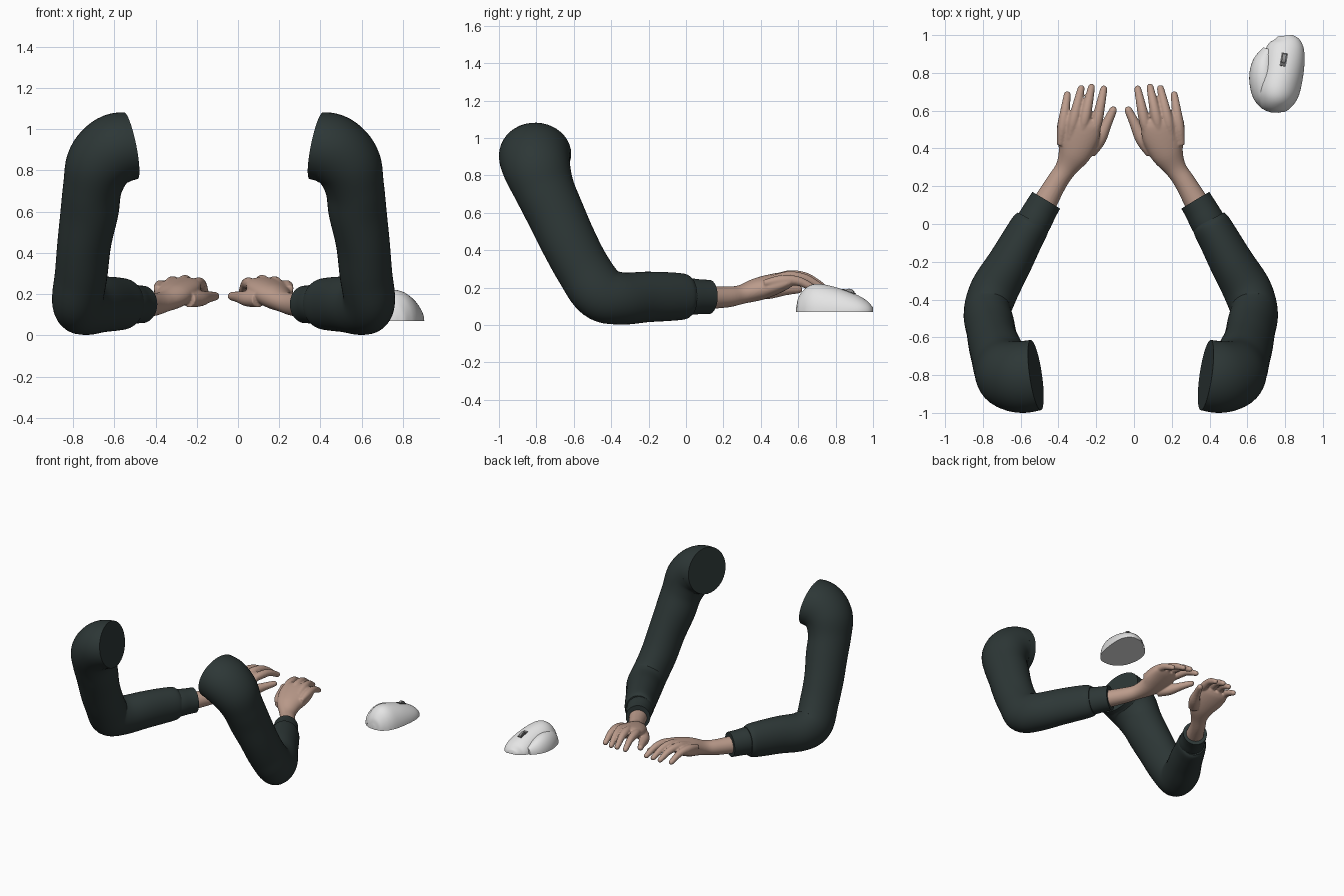
import bpy, bmesh, math
from mathutils import Vector, Matrix

cube = bpy.data.objects.get("Cube")
if cube:
    bpy.data.objects.remove(cube, do_unlink=True)


def material(name, rgb):
    m = bpy.data.materials.new(name)
    m.use_nodes = True
    m.diffuse_color = (*rgb, 1)
    bsdf = next(n for n in m.node_tree.nodes if n.type == 'BSDF_PRINCIPLED')
    bsdf.inputs["Base Color"].default_value = (*rgb, 1)
    bsdf.inputs["Roughness"].default_value = 0.7
    return m


SLEEVE = material("dark green cloth", (0.026, 0.038, 0.037))
SKIN = material("skin", (0.50, 0.33, 0.26))
WHITE = material("white plastic", (0.78, 0.78, 0.78))
GREY = material("grey rubber", (0.30, 0.30, 0.30))
DARK = material("dark slot", (0.12, 0.12, 0.12))


def spline(points, steps):
    """Catmull-Rom through points of (x, y, z, radius a, radius b)."""
    p = [Vector(q) for q in points]
    p = [p[0] * 2 - p[1]] + p + [p[-1] * 2 - p[-2]]
    out = []
    for i in range(1, len(p) - 2):
        a, b, c, d = p[i - 1:i + 3]
        for s in range(steps):
            t = s / steps
            out.append((b * 2 + (c - a) * t + (a * 2 - b * 5 + c * 4 - d) * t ** 2
                        + (b * 3 - a - c * 3 + d) * t ** 3) / 2)
    out.append(p[-2])
    return out


def tube(bm, points, a_axis, sides=32, steps=6, ball_end=False):
    """Elliptical tube; radius a lies along a_axis, carried along the path."""
    path = spline(points, steps)
    pos = [Vector(q[:3]) for q in path]
    a = Vector(a_axis)
    rings = []
    for i, q in enumerate(path):
        t = (pos[min(i + 1, len(pos) - 1)] - pos[max(i - 1, 0)]).normalized()
        a = (a - t * a.dot(t)).normalized()
        b = t.cross(a)
        rings.append([bm.verts.new(pos[i] + a * q[3] * math.cos(w) + b * q[4] * math.sin(w))
                      for w in (math.tau * k / sides for k in range(sides))])
    for r, s in zip(rings, rings[1:]):
        for k in range(sides):
            n = (k + 1) % sides
            bm.faces.new((r[k], r[n], s[n], s[k]))
    bm.faces.new(rings[0])
    bm.faces.new(rings[-1])
    if ball_end:
        bmesh.ops.create_icosphere(bm, subdivisions=2, radius=path[-1][3],
                                   matrix=Matrix.Translation(pos[-1]))


def finish(name, bm, mat, mirrored=False, angle=40):
    if mirrored:
        for v in bm.verts:
            v.co.x = -0.14 - v.co.x
    bmesh.ops.recalc_face_normals(bm, faces=bm.faces)
    me = bpy.data.meshes.new(name)
    bm.to_mesh(me)
    bm.free()
    me.materials.append(mat)
    me.shade_smooth()
    me.set_sharp_from_angle(angle=math.radians(angle))
    ob = bpy.data.objects.new(name, me)
    bpy.context.scene.collection.objects.link(ob)
    return ob


# Arm paths: shoulder opening, bent elbow, cuff, then wrist and palm
SLEEVE_PATH = [(.38, -.80, .92, .188, .165), (.46, -.81, .90, .190, .172),
               (.53, -.795, .83, .180, .165), (.565, -.755, .72, .162, .143),
               (.58, -.70, .60, .155, .140), (.605, -.63, .45, .150, .130),
               (.62, -.55, .30, .147, .127), (.635, -.46, .175, .150, .125),
               (.60, -.35, .142, .140, .128), (.52, -.21, .15, .135, .117),
               (.455, -.09, .152, .130, .108), (.41, -.01, .152, .122, .102),
               (.395, .018, .152, .105, .092)]
CUFF_PATH = [(.42, -.04, .152, .098, .09), (.385, .02, .152, .098, .092),
             (.355, .075, .151, .093, .088), (.325, .125, .15, .091, .086)]
PALM_PATH = [(.345, .09, .145, .062, .066), (.27, .22, .15, .056, .056),
             (.22, .295, .163, .051, .058), (.175, .38, .19, .060, .090),
             (.158, .46, .215, .056, .113), (.15, .53, .238, .044, .115),
             (.145, .565, .25, .028, .095)]

# Finger: knuckle xyz, then tip xyz
FINGERS = [((.055, .545, .252), (.020, .715, .205)),
           ((.120, .555, .264), (.085, .725, .210)),
           ((.180, .545, .258), (.140, .718, .205)),
           ((.238, .512, .238), (.213, .685, .195))]
THUMB = [(.10, .38, .175, .04, .04), (.045, .45, .178, .038, .038),
         (.005, .53, .186, .028, .028), (-.03, .603, .19, .021, .021)]

for side, mirrored in (("left", False), ("right", True)):
    # Sleeve and cuff
    bm = bmesh.new()
    tube(bm, SLEEVE_PATH, (0, 1, 0), sides=40)
    finish(side + "_sleeve", bm, SLEEVE, mirrored)
    bm = bmesh.new()
    tube(bm, CUFF_PATH, (0, 0, 1), sides=40)
    finish(side + "_cuff", bm, SLEEVE, mirrored)

    # Hand: wrist, palm, fingers and thumb fused together
    bm = bmesh.new()
    tube(bm, PALM_PATH, (0, 0, 1))
    for knuckle, tip in FINGERS:
        k, t = Vector(knuckle), Vector(tip)
        back = k + (k - t) * 0.55
        back.z = k.z - 0.014
        mid = k.lerp(t, 0.52) + Vector((0, 0, 0.018))
        tube(bm, [(*back, .018, .018), (*k, .029, .029), (*mid, .025, .025),
                  (*t, .019, .019)], (0, 0, 1), sides=16, ball_end=True)
    tube(bm, THUMB, (0, 0, 1), sides=16, ball_end=True)
    hand = finish(side + "_hand", bm, SKIN, mirrored)
    fuse = hand.modifiers.new("fuse", 'REMESH')
    fuse.mode = 'VOXEL'
    fuse.voxel_size = 0.006
    fuse.use_smooth_shade = True
    soft = hand.modifiers.new("soften", 'SMOOTH')
    soft.factor = 0.5
    soft.iterations = 4

# Mouse: main hump and thumb rest, cut flat at the base
BASE = 0.07
HUMP = [(.745, .59, BASE, .03, .02), (.746, .605, BASE, .085, .065),
        (.75, .65, BASE, .135, .10), (.76, .71, BASE, .15, .117),
        (.782, .80, BASE, .132, .115), (.798, .90, BASE, .097, .106),
        (.803, .96, BASE, .065, .085), (.80, .997, BASE, .028, .04)]
REST = [(.71, .615, BASE, .05, .03), (.695, .68, BASE, .095, .066),
        (.688, .77, BASE, .108, .078), (.692, .85, BASE, .092, .066),
        (.715, .925, BASE, .045, .032)]
for name, path in (("mouse_body", HUMP), ("mouse_thumb_rest", REST)):
    bm = bmesh.new()
    tube(bm, path, (0, 0, 1), sides=48)
    bmesh.ops.bisect_plane(bm, geom=bm.verts[:] + bm.edges[:] + bm.faces[:],
                           plane_co=(0, 0, BASE + .0005), plane_no=(0, 0, 1),
                           clear_inner=True)
    bmesh.ops.holes_fill(bm, edges=[e for e in bm.edges if e.is_boundary], sides=0)
    finish(name, bm, WHITE, angle=50)

# Scroll wheel in its slot
tilt = Matrix.Rotation(math.radians(-10), 4, 'Z') @ Matrix.Rotation(math.radians(-19), 4, 'X')
bm = bmesh.new()
bmesh.ops.create_cube(bm, size=1, matrix=Matrix.Translation((.793, .87, .177)) @ tilt
                      @ Matrix.Diagonal((.034, .074, .009, 1)))
finish("wheel_slot", bm, DARK)
bm = bmesh.new()
bmesh.ops.create_cone(bm, cap_ends=True, segments=32, radius1=.03, radius2=.03, depth=.02,
                      matrix=Matrix.Translation((.793, .872, .164)) @ tilt
                      @ Matrix.Rotation(math.pi / 2, 4, 'Y'))
finish("scroll_wheel", bm, GREY)
